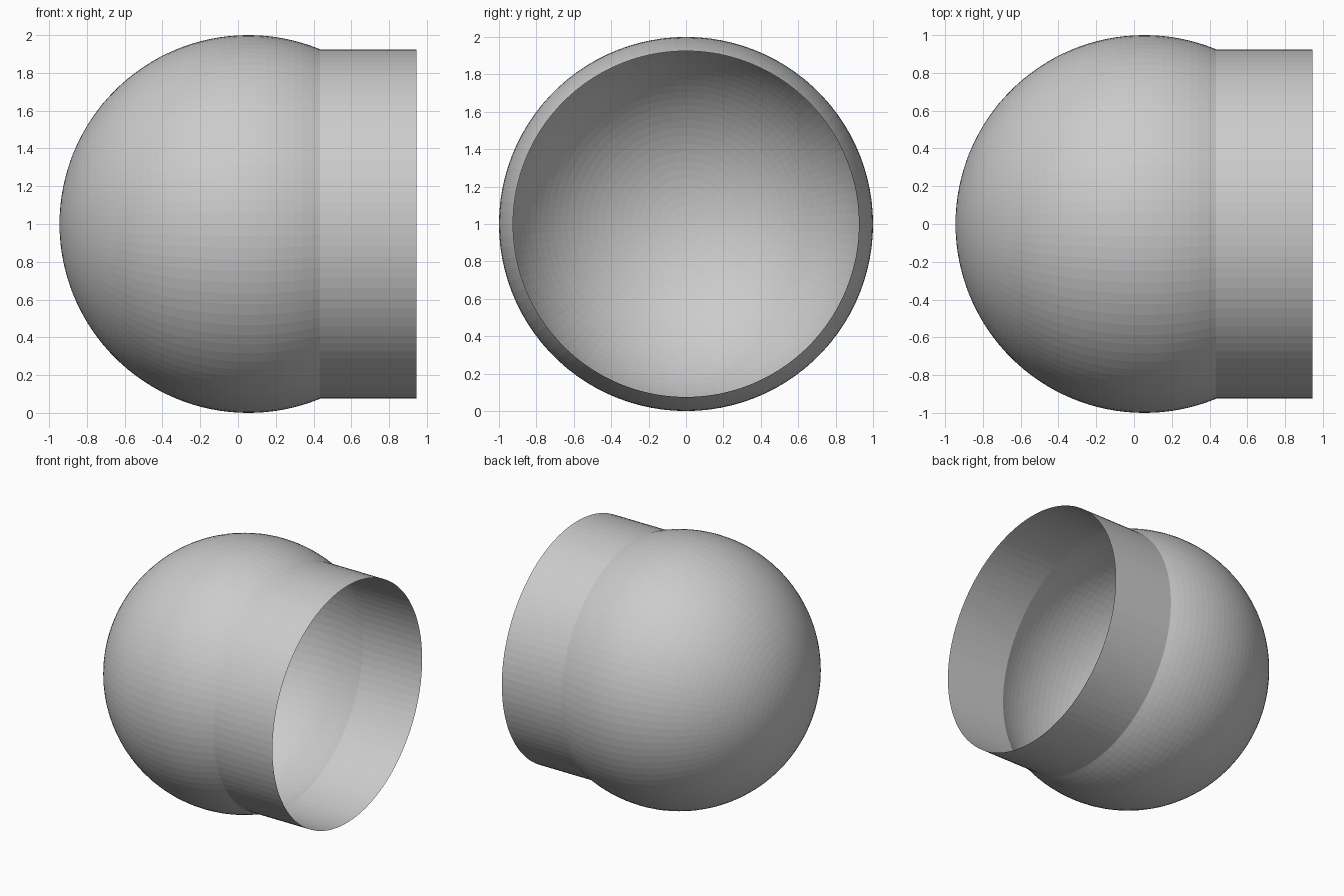
import bpy, bmesh, math
from mathutils import Matrix

if "Cube" in bpy.data.objects:
    bpy.data.objects.remove(bpy.data.objects["Cube"])

SEGMENTS = 100
CENTRE_X, CENTRE_Z = 0.055, 1.0
NECK_X, RIM_X, NECK_R = 0.435, 0.945, 0.925


def revolve(name, profile):
    """Spin an (x, radius) profile about the horizontal axis."""
    bm = bmesh.new()
    verts = [bm.verts.new((x, 0, r)) for x, r in profile]
    edges = [bm.edges.new(pair) for pair in zip(verts, verts[1:])]
    bmesh.ops.spin(bm, geom=verts + edges, axis=(1, 0, 0), cent=(0, 0, 0),
                   angle=2 * math.pi, steps=SEGMENTS, use_duplicate=False)
    bmesh.ops.remove_doubles(bm, verts=bm.verts, dist=1e-5)
    bmesh.ops.recalc_face_normals(bm, faces=bm.faces)
    # open shells: make the normals point away from the axis
    if sum(f.normal.y * f.calc_center_median().y for f in bm.faces) < 0:
        bmesh.ops.reverse_faces(bm, faces=bm.faces)
    bm.transform(Matrix.Translation((0, 0, CENTRE_Z)))
    mesh = bpy.data.meshes.new(name)
    bm.to_mesh(mesh)
    bm.free()
    obj = bpy.data.objects.new(name, mesh)
    bpy.context.collection.objects.link(obj)
    return obj


# Hollow globe, open where it meets the collar
RINGS = 40
end = math.pi - math.acos(NECK_X - CENTRE_X)
globe = [(CENTRE_X - math.cos(end * i / RINGS), math.sin(end * i / RINGS))
         for i in range(RINGS + 1)]
globe[0] = (CENTRE_X - 1, 0)
globe[-1] = (NECK_X, NECK_R)
revolve("globe_shell", globe)

# Straight open collar
STEPS = 8
collar = [(NECK_X + (RIM_X - NECK_X) * i / STEPS, NECK_R) for i in range(STEPS + 1)]
revolve("collar", collar)
